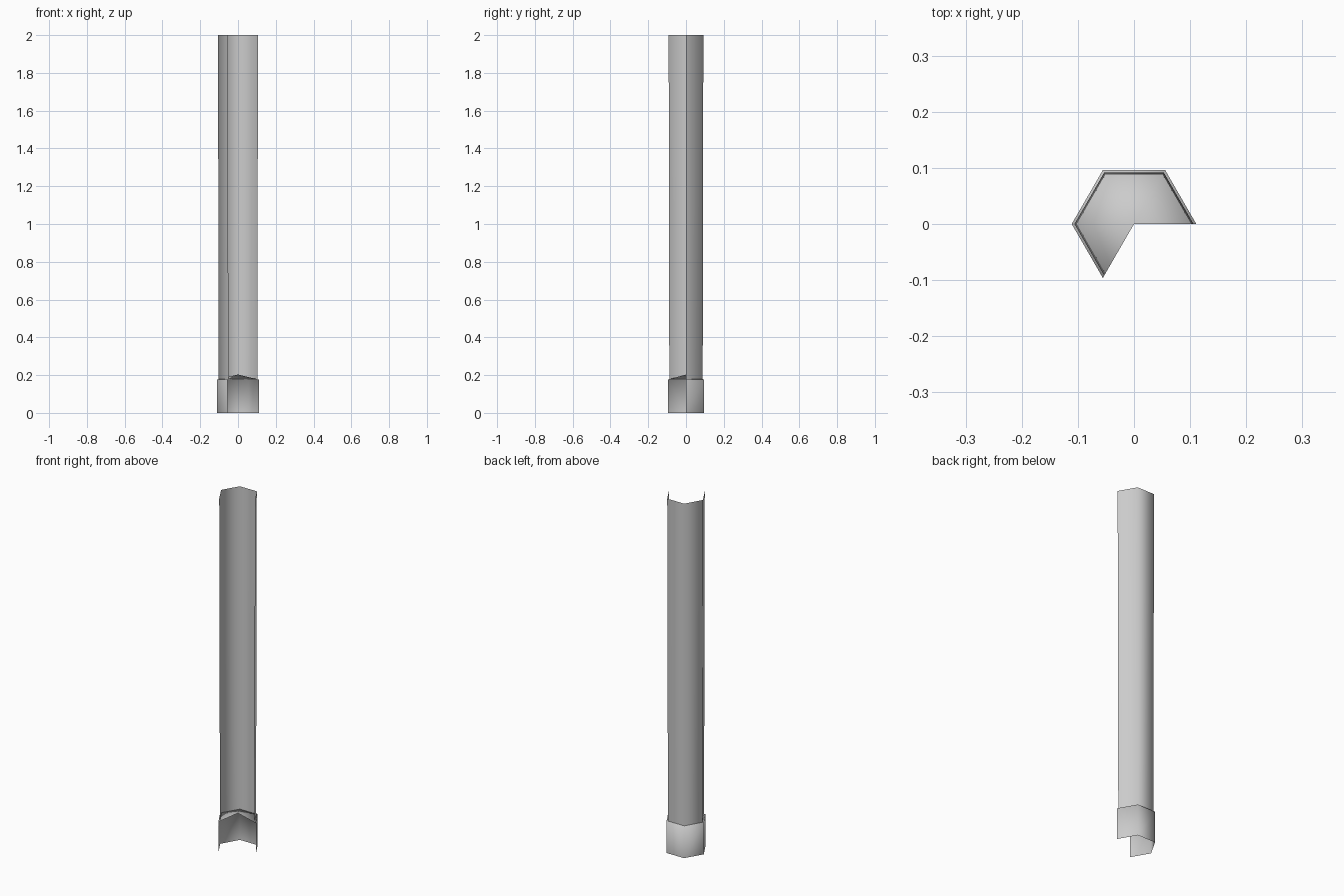
import bpy
import math

cube = bpy.data.objects.get("Cube")
if cube:
    bpy.data.objects.remove(cube, do_unlink=True)

# One plain grey for everything
grey = bpy.data.materials.new("plain grey")
grey.use_nodes = True
grey.diffuse_color = (0.6, 0.6, 0.6, 1)
grey.node_tree.nodes["Principled BSDF"].inputs["Base Color"].default_value = (0.6, 0.6, 0.6, 1)

SIDES = 4  # four sides of a hexagon, open toward the front left


def ring(radius, z):
    """Corners of the open hexagon at one height."""
    return [(radius * math.cos(math.radians(60 * i)),
             radius * math.sin(math.radians(60 * i)), z)
            for i in range(SIDES + 1)]


def open_shell(name, profile, apex=None):
    """Skin stacked rings of (radius, height), with an optional top point."""
    n = SIDES + 1
    verts = [p for r, z in profile for p in ring(r, z)]
    faces = [(k * n + i, k * n + i + 1, (k + 1) * n + i + 1, (k + 1) * n + i)
             for k in range(len(profile) - 1) for i in range(SIDES)]
    if apex is not None:
        top = len(verts) - n
        verts.append((0, 0, apex))
        faces += [(top + i, top + i + 1, len(verts) - 1) for i in range(SIDES)]
    mesh = bpy.data.meshes.new(name)
    mesh.from_pydata(verts, [], faces)
    mesh.materials.append(grey)
    mesh.shade_smooth()
    obj = bpy.data.objects.new(name, mesh)
    bpy.context.collection.objects.link(obj)
    return obj


# Short wide collar closed by a shallow cone
open_shell("base_collar", [(0.111, 0), (0.111, 0.176)], apex=0.203)

# Tall shaft, flaring very slightly upward
open_shell("shaft", [(0.102, 0.178), (0.106, 2.0)])
